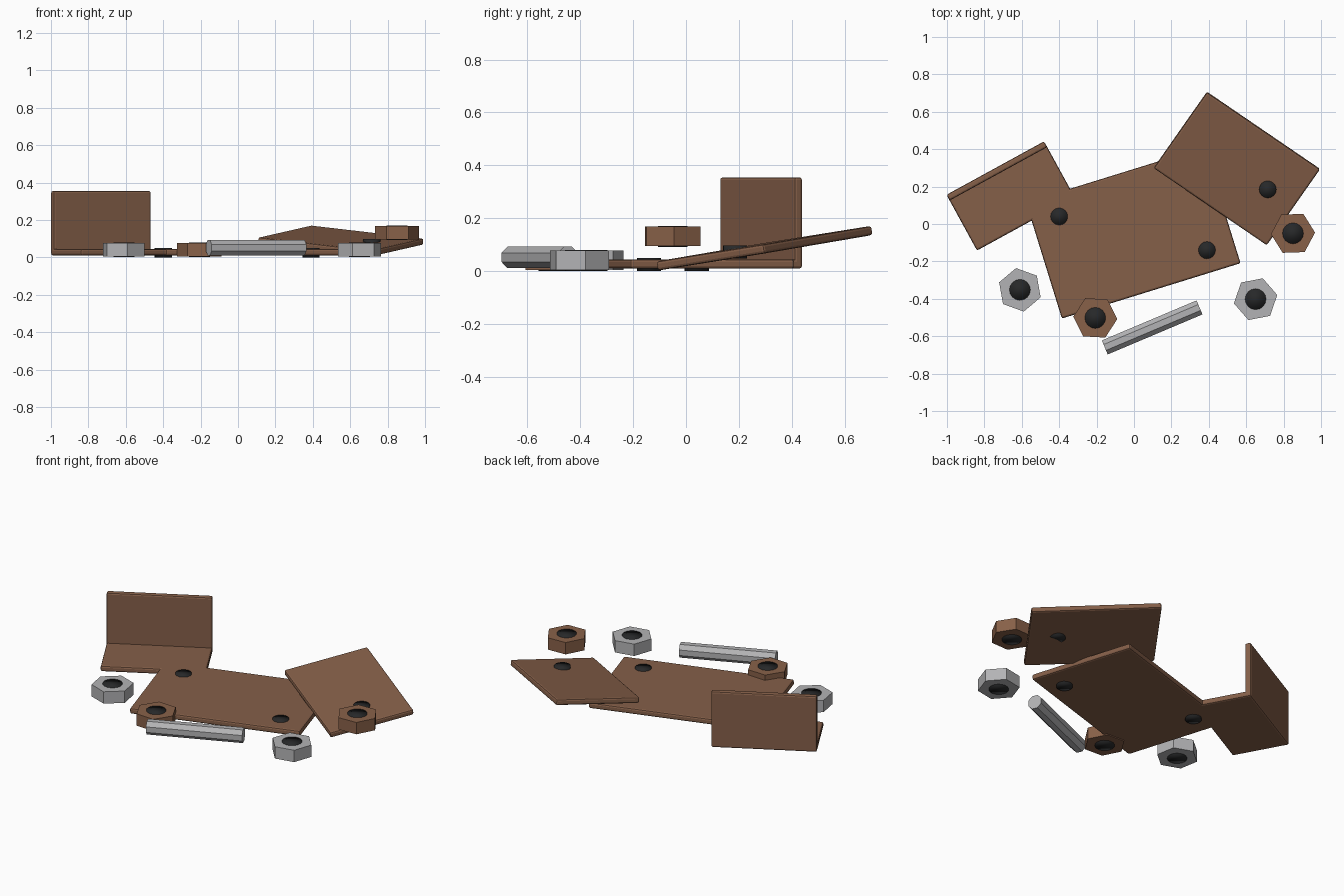
import bpy
from math import radians, cos, sin
from mathutils import Matrix, Vector, Euler

cube = bpy.data.objects.get("Cube")
if cube:
    bpy.data.objects.remove(cube, do_unlink=True)


def material(name, rgb):
    m = bpy.data.materials.new(name)
    m.use_nodes = True
    m.diffuse_color = (*rgb, 1)
    m.node_tree.nodes["Principled BSDF"].inputs["Base Color"].default_value = (*rgb, 1)
    return m


rust = material("rust brown", (0.235, 0.115, 0.066))
orange_rust = material("light rust", (0.25, 0.12, 0.066))
steel = material("grey steel", (0.45, 0.45, 0.46))
dark = material("hole black", (0.02, 0.021, 0.022))


def finish(name, mat):
    ob = bpy.context.object
    ob.name = name
    ob.data.materials.append(mat)
    return ob


def plate(name, size, loc, rot):
    """Rounded sheet-metal slab, rotation in degrees."""
    bpy.ops.mesh.primitive_cube_add(size=1)
    ob = finish(name, rust)
    ob.data.transform(Matrix.Diagonal((*size, 1)))
    ob.location = loc
    ob.rotation_euler = Euler([radians(a) for a in rot])
    bev = ob.modifiers.new("soft edges", "BEVEL")
    bev.width = 0.01
    bev.segments = 2
    return ob


def prism(name, sides, radius, depth, loc, rot, mat):
    bpy.ops.mesh.primitive_cylinder_add(vertices=sides, radius=radius, depth=depth,
                                        location=loc, rotation=[radians(a) for a in rot])
    return finish(name, mat)


def hole(name, radius, depth, loc):
    """Dark plug with fully smooth normals."""
    prism(name, 16, radius, depth, loc, (0, 0, 0), dark)
    bpy.ops.object.shade_smooth()


THICK = 0.035
FLOOR_Z = 0.0275

# Large flat plate with two bolt holes
plate("main_plate", (1.0, 0.65, THICK), (-0.004, -0.047, FLOOR_Z), (0, 0, 17.2))
hole("main_hole_right", 0.046, 0.05, (-0.40, 0.04, 0.025))
hole("main_hole_left", 0.046, 0.05, (0.39, -0.14, 0.025))

# Bent bracket: floor flange and upright flange along its back edge
turn = 28.7
along = Vector((cos(radians(turn)), sin(radians(turn)), 0))
across = Vector((-along.y, along.x, 0))
mid = Vector((-0.66, 0.15, 0))
plate("bracket_floor", (0.595, 0.34, THICK), mid + Vector((0, 0, FLOOR_Z)), (0, 0, turn))
plate("bracket_upright", (0.595, THICK, 0.345),
      mid + across * (0.17 - THICK / 2) + Vector((0, 0, 0.1825)), (0, 0, turn))

# Loose plate resting at a tilt
plate("tilted_plate", (0.735, 0.5, THICK), (0.55, 0.297, 0.087), (7.5, 5.5, -34.3))
hole("tilted_plate_hole", 0.046, 0.05, (0.715, 0.185, 0.073))

# Hexagonal nuts: position, base height, turn
nuts = [
    ("steel_nut_right", steel, -0.61, -0.352, 0.041, 40),
    ("steel_nut_left", steel, 0.65, -0.402, 0.041, 11),
    ("rusty_nut_front", orange_rust, -0.207, -0.502, 0.041, -3),
    ("rusty_nut_left", orange_rust, 0.85, -0.05, 0.132, 2),
]
for name, mat, x, y, z, angle in nuts:
    # Primitive hexagon starts with a vertex on +y
    prism(name, 6, 0.118, 0.073, (x, y, z), (0, 0, angle - 30), mat)
    hole(name + "_hole", 0.056, 0.079, (x, y, z))

# Loose eight-sided rod
rod = prism("steel_rod", 8, 0.044, 0.55, (0.097, -0.553, 0.052), (0, 90, 22.9), steel)
rod.data.transform(Matrix.Rotation(radians(22.5), 4, "Z"))
